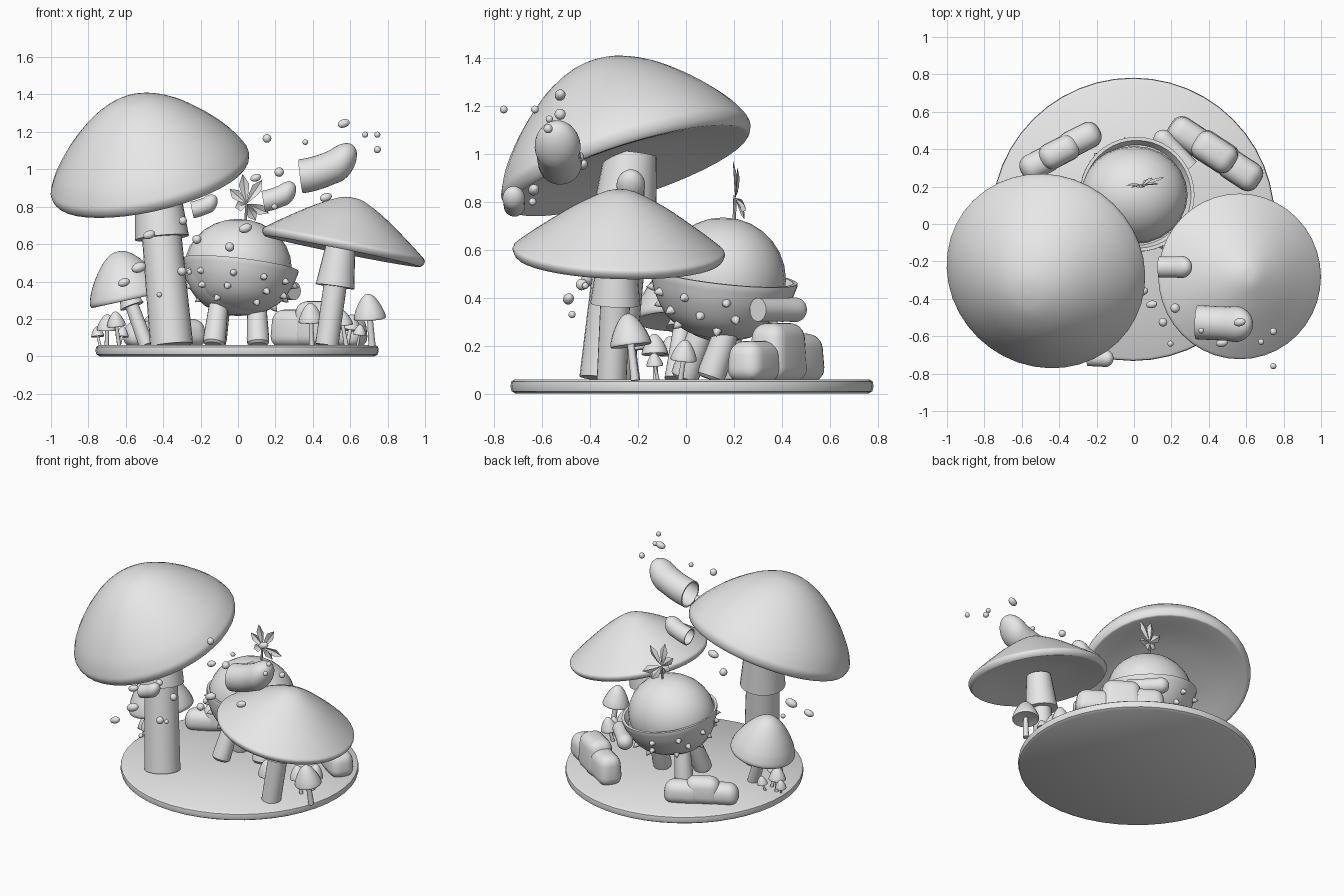
import bpy, bmesh, math, random
from mathutils import Vector, Matrix

random.seed(4)
if "Cube" in bpy.data.objects:
    bpy.data.objects.remove(bpy.data.objects["Cube"])

clay = bpy.data.materials.new("light_grey")
clay.use_nodes = True
clay.diffuse_color = (0.8, 0.8, 0.8, 1)
clay.node_tree.nodes["Principled BSDF"].inputs["Base Color"].default_value = (0.8, 0.8, 0.8, 1)


def finish(bm, name, angle=40):
    bmesh.ops.recalc_face_normals(bm, faces=bm.faces)
    me = bpy.data.meshes.new(name)
    bm.to_mesh(me)
    bm.free()
    me.materials.append(clay)
    me.shade_smooth()
    me.set_sharp_from_angle(angle=math.radians(angle))
    bpy.context.collection.objects.link(bpy.data.objects.new(name, me))


def frame(pos, axis):
    """Matrix that puts local z along axis at pos."""
    turn = Vector((0, 0, 1)).rotation_difference(Vector(axis).normalized())
    return Matrix.Translation(pos) @ turn.to_matrix().to_4x4()


def smooth_profile(points, steps=4):
    """Catmull-Rom pass through the profile points."""
    p = [Vector(q) for q in points]
    p = [p[0]] + p + [p[-1]]
    out = []
    for a, b, c, d in zip(p, p[1:], p[2:], p[3:]):
        for i in range(steps):
            t = i / steps
            out.append(0.5 * (2 * b + (c - a) * t + (2 * a - 5 * b + 4 * c - d) * t * t
                              + (3 * b - a - 3 * c + d) * t ** 3))
    out.append(p[-1])
    return [(max(q.x, 0), q.y) for q in out]


def lathe(name, profile, pos=(0, 0, 0), axis=(0, 0, 1), segs=32, rise=0):
    """Revolve (radius, height) points; rise lifts the far end into a bend."""
    bm = bmesh.new()
    top = max(h for r, h in profile)
    verts = [bm.verts.new((r, 0, h)) for r, h in profile]
    edges = [bm.edges.new(e) for e in zip(verts, verts[1:])]
    bmesh.ops.spin(bm, geom=verts + edges, cent=(0, 0, 0), axis=(0, 0, 1),
                   angle=2 * math.pi, steps=segs, use_duplicate=False)
    bmesh.ops.remove_doubles(bm, verts=bm.verts, dist=1e-4)
    m = frame(pos, axis)
    for v in bm.verts:
        lift = rise * (max(v.co.z, 0) / top) ** 2 if rise else 0
        v.co = m @ v.co
        v.co.z += lift
    finish(bm, name)


def tube(name, a, b, r0, r1, segs=24):
    a, b = Vector(a), Vector(b)
    n = (b - a).length
    lathe(name, [(0, 0), (r0, 0), (r1, n), (0, n)], a, b - a, segs)


def ball(name, pos, size, axis=(0, 0, 1)):
    bm = bmesh.new()
    bmesh.ops.create_uvsphere(bm, u_segments=24, v_segments=14, radius=1)
    bmesh.ops.transform(bm, verts=bm.verts, matrix=frame(pos, axis) @ Matrix.Diagonal((*size, 1)))
    finish(bm, name, 60)


def cap(name, pos, axis, radius, height, shape, segs=40):
    """Mushroom cap: dome shape given in fractions, rolled rim, hollow underside."""
    lip = radius * 0.07
    dome = [(r * radius, h * height) for r, h in shape]
    rim = [(radius, 0), (radius * 0.97, -lip), (radius * 0.9, -lip), (radius * 0.5, 0), (0, lip * 0.4)]
    lathe(name, smooth_profile(dome + rim), pos, axis, segs)


BELL = [(0, 1), (.2, .965), (.45, .81), (.7, .55), (.89, .28), (.98, .09)]
TENT = [(0, 1), (.15, .96), (.45, .69), (.75, .34), (.94, .1)]

# Round ground
lathe("ground", [(0, 0), (.735, 0), (.752, .01), (.757, .03), (.754, .05), (.74, .06), (0, .06)],
      (-.005, .025, 0), segs=48)

# Three large mushrooms: cap centre, tilt, radius, height, shape, stem ends, radii, sleeve
large = [
    ("tall", (-.47, -.25, .97), (-.23, -.32, 1), .542, .445, BELL,
     (-.355, -.33, .06), (-.44, -.23, 1), .115, .1, .61, .145),
    ("wide", (.565, -.28, .595), (.2, .03, 1), .443, .258, TENT,
     (.475, -.31, .06), (.55, -.285, .6), .062, .062, .58, .104),
    ("short", (-.588, -.01, .317), (-.22, 0, 1), .208, .25, BELL,
     (-.49, -.05, .06), (-.585, -.01, .32), .04, .035, .8, .065),
]
for name, pos, tilt, rad, high, shape, a, b, r0, r1, at, sleeve in large:
    cap(name + "_mushroom_cap", pos, tilt, rad, high, shape)
    tube(name + "_mushroom_stem", a, b, r0, r1)
    mid = Vector(a).lerp(Vector(b), at)
    tube(name + "_mushroom_sleeve", mid, b, sleeve, sleeve * .75)

# Clusters of tiny mushrooms: x, y, tip height, radius
tiny = [(.705, -.23, .335, .086), (.39, -.22, .285, .066), (.56, -.13, .25, .055), (.6, -.01, .225, .055),
        (.65, -.13, .17, .035), (-.7, -.01, .225, .055),
        (-.65, -.06, .24, .05), (-.75, .02, .16, .035), (-.62, .04, .16, .035)]
for i, (x, y, top, r) in enumerate(tiny):
    lean = (random.uniform(-.15, .15), random.uniform(-.15, .15), 1)
    high = r * 1.5
    cap(f"tiny_mushroom_cap_{i}", (x, y, top - high), lean, r, high, BELL, 20)
    tube(f"tiny_mushroom_stem_{i}", (x - lean[0] * .15, y - lean[1] * .15, .055),
         (x, y, top - high), r * .22, r * .18, 10)

# Creature: bowl, dome, spikes
bowl_pos, bowl_axis = Vector((.015, .157, .472)), (.12, .11, 1)
lathe("bowl", smooth_profile([(0, -.245), (.12, -.23), (.22, -.17), (.28, -.08), (.308, .005)])
      + [(.308, .02), (.29, .02), (.27, -.02), (0, -.02)], bowl_pos, bowl_axis, 40)
ball("dome", (0, .155, .475), (.287, .262, .26))
bowl_frame = frame(bowl_pos, bowl_axis)
for row, (count, drop) in enumerate([(11, .06), (9, .13), (6, .19)]):
    for k in range(count):
        a = 2 * math.pi * (k + .5 * row + random.uniform(-.2, .2)) / count
        r = .298 * math.sqrt(1 - (drop / .255) ** 2)
        out = Vector((r * math.cos(a), r * math.sin(a), -drop))
        lathe(f"spike_{row}_{k}", [(0, -.01), (.022, -.01), (.014, .012), (0, .032)], bowl_frame @ out,
              bowl_frame.to_3x3() @ out, 8)

# Legs
for i, (foot, hip) in enumerate([((.108, .1, .06), (.1, .18, .29)),
                                 ((-.13, -.01, .06), (-.1, .08, .3)),
                                 ((-.125, .2, .06), (-.09, .17, .28))]):
    a, b = Vector(foot), Vector(hip)
    n = (b - a).length
    lathe(f"leg_{i}", [(0, 0), (.045, 0), (.058, .012), (.06, .04), (.05, n), (0, n)], a, b - a, 20)


def capsule(name, a, b, r, hollow=True, rise=0):
    """Rounded tip at b, open mouth at a."""
    a, b = Vector(a), Vector(b)
    n = (b - a).length
    arc = [(r * math.cos(t * math.pi / 16), n - r + r * math.sin(t * math.pi / 16)) for t in range(9)]
    inner = [(0, n - r), (r * .85, n - r), (r * .85, 0)] if hollow else [(0, 0)]
    side = [(r * .95, (n - r) * t / 5) for t in range(5)]
    lathe(name, inner + side + arc, a, b - a, 28, rise=rise)


# Side arm
capsule("arm", (.3, .3, .35), (.12, .49, .35), .052, False)

# Flying hollow pods
capsule("large_pod", (.335, -.525, .962), (.635, -.54, 1.0), .096, rise=.09)
capsule("medium_pod", (.135, -.23, .828), (.31, -.23, .858), .06, rise=.045)
capsule("small_pod", (-.245, -.715, .782), (-.11, -.72, .81), .047, rise=.03)

# Sprout: stalk and folded leaves
root = Vector((.045, .205, .815))
tube("sprout_stalk", (.04, .2, .7), root, .008, .006, 8)
leaves = [(-.09, 0, .08), (-.02, -.01, .16), (.085, .01, .13), (.12, .045, -.05), (-.06, -.01, -.02), (.05, .04, -.09)]
for i, tip in enumerate(leaves):
    tip = Vector(tip)
    wide = tip.cross(Vector((0, 1, 0))).normalized() * .028
    fold = Vector((0, .012, 0))
    bm = bmesh.new()
    spine = [bm.verts.new(root + tip * t + fold * s) for t, s in ((0, 0), (.35, 1), (.65, 1), (1, 0))]
    for side in (-1, 1):
        edge = [bm.verts.new(root + tip * t + wide * side * w) for t, w in ((.35, .65), (.65, 1))]
        bm.faces.new((spine[0], edge[0], spine[1]))
        bm.faces.new((spine[1], edge[0], edge[1], spine[2]))
        bm.faces.new((spine[2], edge[1], spine[3]))
    finish(bm, f"leaf_{i}")


# Rounded, overlapping rocks in two rows
def rock(name, x, y, turn, length, width, height):
    bm = bmesh.new()
    bmesh.ops.create_cube(bm, size=1)
    for v in bm.verts:
        if v.co.z > 0:
            v.co.x *= .88
            v.co.y *= .88
    m = (Matrix.Translation((x, y, .05 + height / 2)) @ Matrix.Rotation(math.radians(turn), 4, "Z")
         @ Matrix.Diagonal((length, width, height, 1)))
    bmesh.ops.transform(bm, verts=bm.verts, matrix=m)
    bmesh.ops.bevel(bm, geom=bm.edges[:], offset=.06, segments=5, profile=.5, affect="EDGES")
    finish(bm, name, 50)


for i, r in enumerate([(.3, .465, -33, .26, .165, .2), (.43, .385, -33, .27, .175, .245),
                       (.57, .285, -33, .25, .17, .17),
                       (-.29, .45, 27, .25, .15, .15), (-.4, .385, 27, .24, .15, .18), (-.505, .325, 27, .23, .15, .14)]):
    rock(f"rock_{i}", *r)

# Drifting spores: round ones, then stretched ones
for i, (x, y, z, r) in enumerate([
        (.155, -.525, 1.165, .023), (.36, -.57, 1.145, .015), (.22, -.45, .985, .025), (.68, -.63, 1.185, .016),
        (.745, -.76, 1.185, .016), (.745, -.575, 1.105, .019), (-.045, -.35, .585, .025), (-.22, -.4, .625, .024),
        (-.295, -.45, .725, .022), (-.3, -.435, .455, .024), (-.42, -.475, .33, .015), (.195, -.64, .8, .016),
        (-.26, -.42, .45, .014)]):
    ball(f"spore_{i}", (x, y, z), (r, r, r))
for i, (x, y, z, r) in enumerate([(.565, -.525, 1.245, .022), (.095, -.43, .955, .02), (.47, -.635, .85, .022),
                                  (.04, -.36, .685, .024), (-.475, -.48, .65, .022), (-.53, -.41, .475, .027),
                                  (-.61, -.49, .395, .022)]):
    ball(f"long_spore_{i}", (x, y, z), (r, r, r * 1.5), (1, .2, .35))
